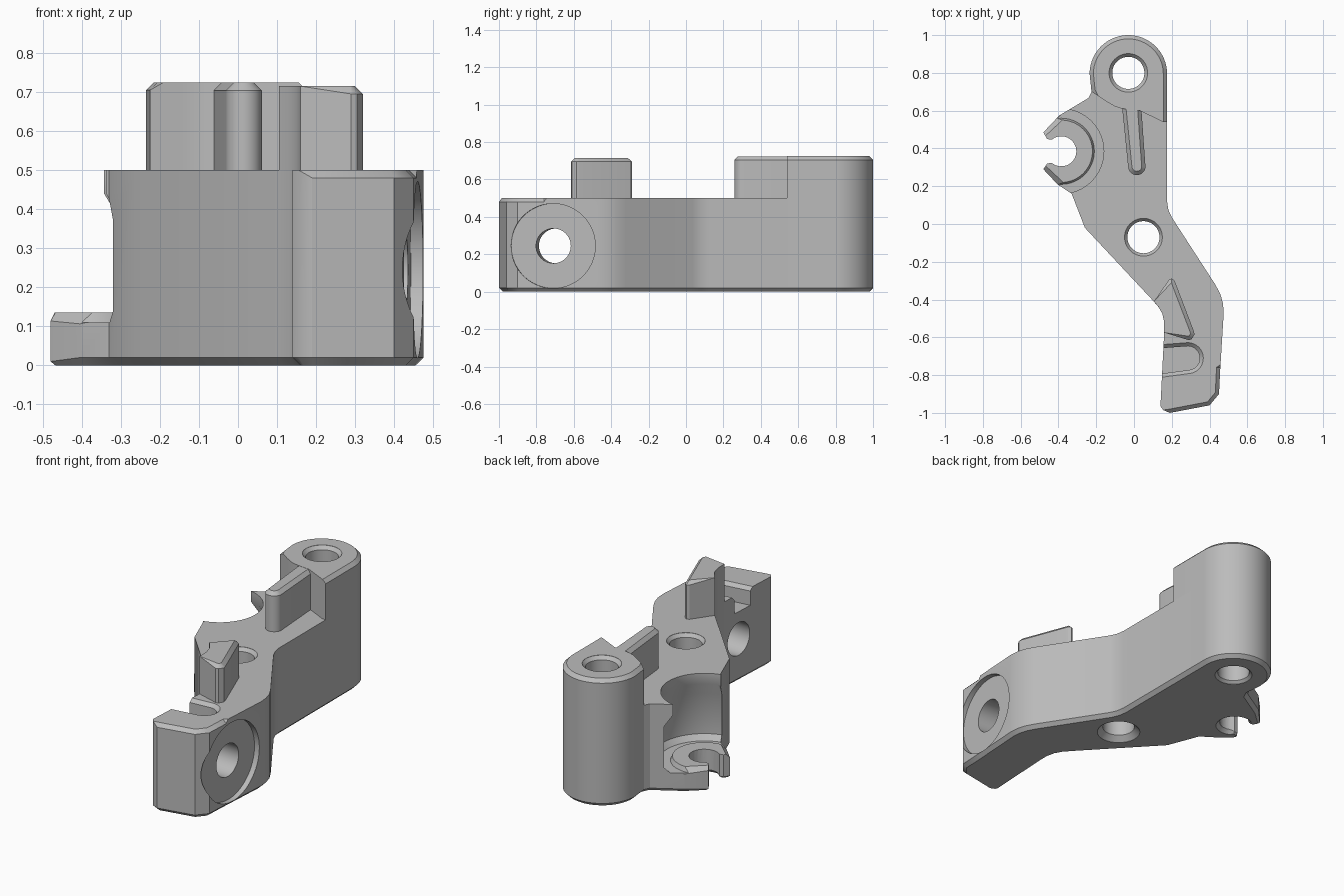
import bpy, bmesh, math
from mathutils import Matrix, Vector

if "Cube" in bpy.data.objects:
    bpy.data.objects.remove(bpy.data.objects["Cube"])

grey = bpy.data.materials.new("plain grey")
grey.diffuse_color = (0.5, 0.5, 0.5, 1)
grey.use_nodes = True
grey.node_tree.nodes["Principled BSDF"].inputs["Base Color"].default_value = grey.diffuse_color


def arc(cx, cy, r, a0, a1, n):
    steps = [math.radians(a0 + (a1 - a0) * i / n) for i in range(n + 1)]
    return [(cx + r * math.cos(a), cy + r * math.sin(a)) for a in steps]


def finish(name, bm):
    bmesh.ops.remove_doubles(bm, verts=bm.verts, dist=1e-5)
    bmesh.ops.recalc_face_normals(bm, faces=bm.faces)
    me = bpy.data.meshes.new(name)
    bm.to_mesh(me)
    bm.free()
    me.materials.append(grey)
    ob = bpy.data.objects.new(name, me)
    bpy.context.collection.objects.link(ob)
    return ob


def inset(pts, i, d):
    """Mitred inward offset of one corner of a counter-clockwise outline."""
    a, p, b = (Vector(pts[j % len(pts)]) for j in (i - 1, i, i + 1))
    u, v = (p - a).normalized(), (b - p).normalized()
    n1, n2 = Vector((-u.y, u.x)), Vector((-v.y, v.x))
    return p + (n1 + n2) / max(0.4, 1 + n1.dot(n2)) * d


def prism(name, pts, z0, z1, low=lambda x, y: 0, high=lambda x, y: 0):
    """Extruded outline; low and high give the chamfer at each corner."""
    bm = bmesh.new()
    rings = [[], [], [], []]
    for i, (x, y) in enumerate(pts):
        b, t = low(x, y), high(x, y)
        for ring, d, z in zip(rings, (b, 0, 0, t),
                              (z0, z0 + abs(b), z1 - abs(t), z1)):
            q = inset(pts, i, d) if d else Vector((x, y))
            ring.append(bm.verts.new((q.x, q.y, z)))
    for r, s in zip(rings, rings[1:]):
        for i in range(len(pts)):
            j = (i + 1) % len(pts)
            bm.faces.new((r[i], r[j], s[j], s[i]))
    bm.faces.new(rings[0][::-1])
    bm.faces.new(rings[-1])
    return finish(name, bm)


def lathe(name, profile, matrix):
    """Revolved (radius, height) profile, closed on its axis."""
    bm = bmesh.new()
    vs = [bm.verts.new((r, 0, z)) for r, z in profile]
    es = [bm.edges.new(p) for p in zip(vs, vs[1:])]
    bmesh.ops.spin(bm, geom=vs + es, cent=(0, 0, 0), axis=(0, 0, 1),
                   angle=2 * math.pi, steps=64, use_duplicate=False)
    bmesh.ops.remove_doubles(bm, verts=bm.verts, dist=1e-5)
    bm.transform(matrix)
    return finish(name, bm)


def hole(name, x, y, r, r_low, r_high, top):
    c = r_low - r
    return lathe(name, [(0, -.1), (r_low, -.1), (r_low, 0.001), (r, c),
                        (r, top - .02), (r_high, top - .001),
                        (r_high, top + .3), (0, top + .3)],
                 Matrix.Translation((x, y, 0)))


def cut(ob, cutters):
    bpy.context.view_layer.objects.active = ob
    for c in cutters:
        m = ob.modifiers.new("cut", 'BOOLEAN')
        m.operation, m.solver, m.object = 'DIFFERENCE', 'EXACT', c
        bpy.ops.object.modifier_apply(modifier=m.name)


# main arm outline, counter-clockwise from the front foot
round_end = arc(-.03, .795, .205, 0, 180, 40)
hook = (-.385, .385)
outline = [(.19, -1), (.40, -.96), (.45, -.9), (.457, -.76), (.458, -.745),
           (.475, -.47), (.471, -.42), (.457, -.37), (.43, -.32),
           (.2, .035), (.182, .075), (.175, .12)]
outline += round_end
outline += [(-.225, .7), (-.24, .668), (-.395, .575), (-.48, .485), (-.46, .45)]
outline += arc(*hook, .08, 130, -130, 16)
outline += [(-.46, .32), (-.48, .29), (-.405, .21), (-.33, .16), (-.26, -.02),
            (.10, -.405), (.13, -.44), (.15, -.475), (.16, -.52), (.16, -.57),
            (.14, -.965), (.155, -.985)]
body = prism("arm_body", outline, 0, .5,
             low=lambda x, y: .01 if x < -.42 else .02,
             high=lambda x, y: .02 if y < -.75 and x > .16 else 0)

# raised pillar at the back
boss = prism("back_pillar", round_end + [
    (-.225, .7), (-.19, .678), (-.14, .645), (-.1, .622), (-.07, .612),
    (.03, .6), (.155, .54), (.175, .54)], .5, .725,
    high=lambda x, y: .02 if y > .69 or x > .16 else 0)

# tapered rib with a rounded nose, running into the pillar
rib = prism("rib", [(.037, .64)] + [(-.065, .64)]
            + arc(.015, .305, .046, 185, 355, 14), .5, .724,
            high=lambda x, y: .02)

# wedge tooth on the front leg
tooth = prism("wedge_tooth", [
    (.105, -.41), (.13, -.44), (.15, -.475), (.16, -.52), (.16, -.575),
    (.29, -.615), (.305, -.61), (.32, -.585), (.318, -.57), (.215, -.3),
    (.2, -.288), (.185, -.295)], .5, .715,
    high=lambda x, y: .02 if x > .17 else 0)

# cutters: vertical holes, pocket, side hole with recess, slot
back_hole = hole("back_hole_cutter", -.03, .8, .085, .1, .102, .725)
mid_hole = hole("middle_hole_cutter", .05, -.07, .085, .115, .1, .5)
pocket = lathe("pocket_cutter", [
    (0, .135), (.165, .135), (.175, .11), (.235, .11), (.26, .14), (.26, .37),
    (.225, .44), (.225, .8), (0, .8)], Matrix.Translation((*hook, 0)))
side_hole = lathe("side_hole_cutter", [
    (0, -.5), (.093, -.5), (.093, -.02), (.226, -.02), (.226, .2), (0, .2)],
    Matrix.Translation((.45, -.71, .245))
    @ Matrix.Rotation(math.radians(-3.2), 4, 'Z')
    @ Matrix.Rotation(math.pi / 2, 4, 'Y'))
slot = prism("slot_cutter", [(.05, -.665), (.05, -.805)]
             + arc(.285, -.71, .063, -82, 98, 20), .4, .501,
             high=lambda x, y: -.02)

# cutters: sloped edges on the two hook tips
tips = []
for x, y, angle in ((-.4375, .53, 133), (-.4425, .25, 227)):
    bm = bmesh.new()
    bmesh.ops.create_cube(bm, size=1)
    bm.transform(Matrix.Translation((x, y, .11))
                 @ Matrix.Rotation(math.radians(angle), 4, 'Z')
                 @ Matrix.Rotation(math.radians(-45), 4, 'Y')
                 @ Matrix.Translation((.1, 0, 0))
                 @ Matrix.Diagonal((.2, .14, .2, 1)))
    tips.append(finish("hook_tip_cutter", bm))

cut(body, [pocket, back_hole, mid_hole, side_hole, slot] + tips)
cut(boss, [back_hole])
for c in [pocket, back_hole, mid_hole, side_hole, slot] + tips:
    bpy.data.objects.remove(c)

# drop the hidden undersides and shade
for ob in (body, boss, rib, tooth):
    if ob is not body:
        bm = bmesh.new()
        bm.from_mesh(ob.data)
        under = [f for f in bm.faces
                 if f.normal.z < -.9 and f.calc_center_median().z < .502]
        bmesh.ops.delete(bm, geom=under, context='FACES')
        bm.to_mesh(ob.data)
        bm.free()
    bpy.ops.object.select_all(action='DESELECT')
    ob.select_set(True)
    bpy.context.view_layer.objects.active = ob
    bpy.ops.object.shade_smooth_by_angle(angle=math.radians(30))
